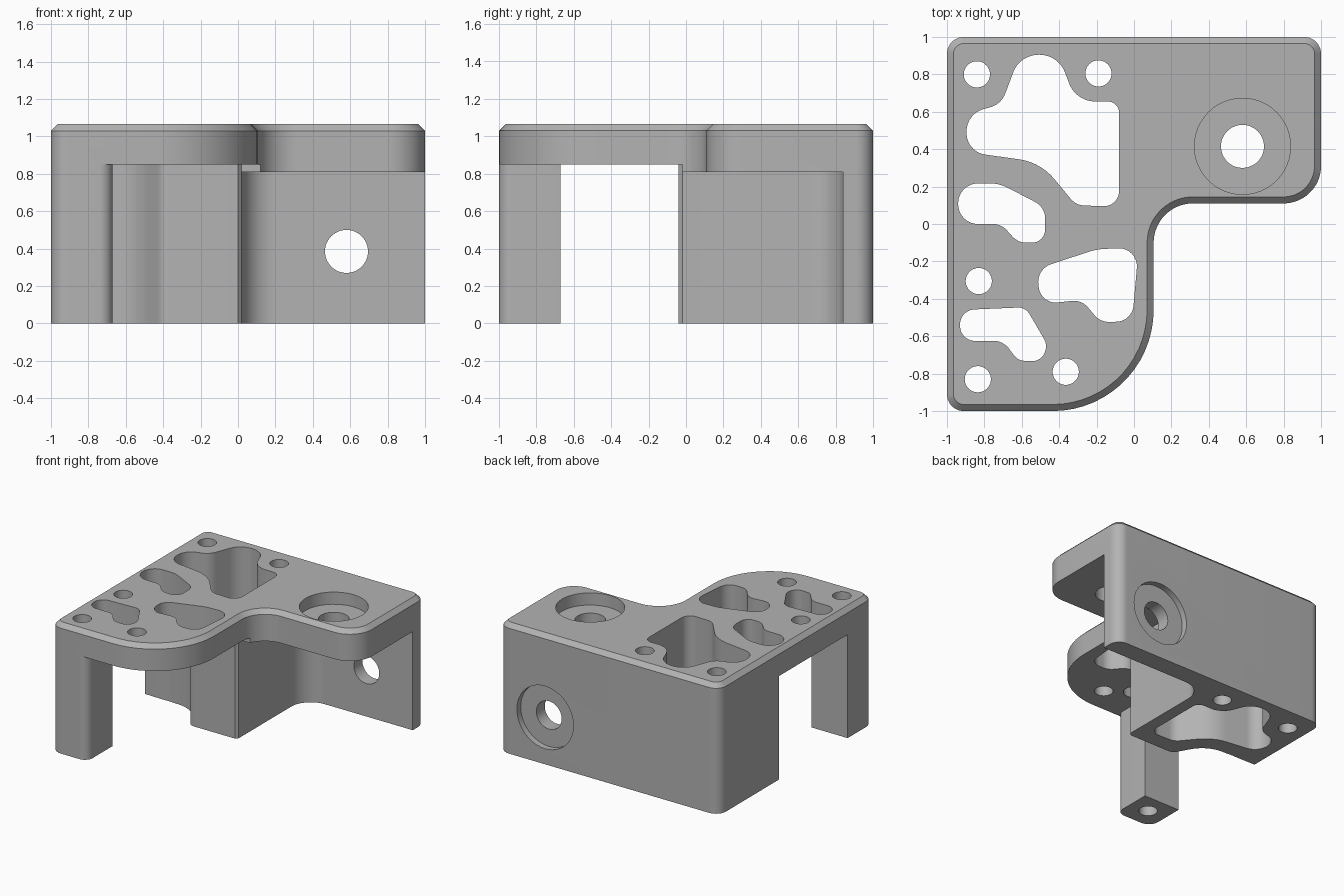
import bpy, bmesh, math
from mathutils import Vector, Matrix

cube = bpy.data.objects.get("Cube")
if cube:
    bpy.data.objects.remove(cube, do_unlink=True)

HEIGHT = 1.065

grey = bpy.data.materials.new("plain grey")
grey.use_nodes = True
GREY = (0.45, 0.45, 0.45, 1)
grey.diffuse_color = GREY
grey.node_tree.nodes["Principled BSDF"].inputs["Base Color"].default_value = GREY


def rounded(corners, step=math.radians(6)):
    """Closed outline from corners (x, y, optional radius), always counter-clockwise."""
    c = [(Vector(p[:2]), p[2] if len(p) > 2 else 0) for p in corners]
    pts, n = [], len(c)
    for i, (p, r) in enumerate(c):
        (a, ra), (b, rb) = c[i - 1], c[(i + 1) % n]
        if not r:
            pts.append(p)
            continue
        u, v = (a - p).normalized(), (b - p).normalized()
        turn = math.pi - u.angle(v)
        room = min((a - p).length * (.49 if ra else .99),
                   (b - p).length * (.49 if rb else .99))
        t = min(r * math.tan(turn / 2), room)
        r = t / math.tan(turn / 2)
        centre = p + (u + v).normalized() * math.hypot(r, t)
        start, end = p + u * t - centre, p + v * t - centre
        k = max(2, round(turn / step))
        for j in range(k + 1):
            f = j / k
            pts.append(centre + (start * math.sin((1 - f) * turn)
                                 + end * math.sin(f * turn)) / math.sin(turn))
    area = sum(pts[i - 1].cross(pts[i]) for i in range(len(pts)))
    return pts if area > 0 else pts[::-1]


def circle(x, y, r, n=48):
    return [Vector((x + r * math.cos(k * math.tau / n), y + r * math.sin(k * math.tau / n)))
            for k in range(n)]


def inset(pts, d):
    """Move a counter-clockwise outline inwards by d."""
    out = []
    for i, p in enumerate(pts):
        a = (p - pts[i - 1]).normalized()
        b = (pts[(i + 1) % len(pts)] - p).normalized()
        m = Vector((-a.y - b.y, a.x + b.x)).normalized()
        out.append(p + m * d / m.dot(Vector((-a.y, a.x))))
    return out


def solid(name, layers, matrix=Matrix()):
    """Stack matching outlines [(points, z), ...] into a closed solid."""
    bm = bmesh.new()
    rings = [[bm.verts.new((p.x, p.y, z)) for p in pts] for pts, z in layers]
    bm.faces.new(rings[0][::-1])
    bm.faces.new(rings[-1])
    for low, high in zip(rings, rings[1:]):
        for i in range(len(low)):
            bm.faces.new((low[i - 1], low[i], high[i], high[i - 1]))
    bm.transform(matrix)
    mesh = bpy.data.meshes.new(name)
    bm.to_mesh(mesh)
    bm.free()
    mesh.materials.append(grey)
    obj = bpy.data.objects.new(name, mesh)
    bpy.context.collection.objects.link(obj)
    return obj


# Full-height body with a chamfered top rim
outline = rounded([(-1, 1, .09), (-1, -1, .09), (.105, -1, .54), (.105, .11, .21),
                   (1, .11, .2), (1, 1, .09)])
body = solid("bracket_body", [(outline, 0), (outline, 1.03), (inset(outline, .035), HEIGHT)])


def cut(pts, low=-.1, high=1.2, matrix=Matrix()):
    cutter = solid("cutter", [(pts, low), (pts, high)], matrix)
    cutter.hide_render = True
    mod = body.modifiers.new("cut", 'BOOLEAN')
    mod.operation, mod.solver, mod.object = 'DIFFERENCE', 'EXACT', cutter
    bpy.context.view_layer.objects.active = body
    bpy.ops.object.modifier_apply(modifier=mod.name)
    bpy.data.objects.remove(cutter, do_unlink=True)


# Open space under the plate, leaving the corner leg and the block
cut(rounded([(-1.2, .225), (-.55, .21, .25), (-.41, -.04, .07), (0, -.04), (.02, -.02),
             (1.2, -.02), (1.2, -1.2), (-.741, -1.2), (-.741, -1), (-.67, -1, .07),
             (-.67, -.67), (-1.2, -.67)]), high=.85)
# Open space in front of the back wall
cut(rounded([(.02, -.1), (1.2, -.1), (1.2, .84), (.02, .84, .18)]), high=.81)

# Lightening pockets
pockets = [
    [(-.08, .655, .06), (-.31, .655, .15), (-.405, .905, .15), (-.61, .905, .15),
     (-.71, .64, .12), (-.895, .59, .13), (-.895, .385, .13), (-.5, .33, .3),
     (-.31, .1, .1), (-.08, .093, .08)],
    [(-.94, .217, .107), (-.94, 0, .107), (-.71, 0, .1), (-.62, -.1, .1),
     (-.475, -.1, .1), (-.475, .09, .1), (-.72, .217, .2)],
    [(-.93, -.46, .08), (-.58, -.445, .07), (-.46, -.65, .08), (-.5, -.735, .07),
     (-.62, -.73, .07), (-.7, -.625, .1), (-.93, -.625, .08)],
    [(-.52, -.24, .1), (-.2, -.135, .3), (.025, -.125, .1), (-.01, -.52, .1),
     (-.18, -.525, .1), (-.28, -.405, .1), (-.5, -.43, .1)],
]
for pocket in pockets:
    cut(rounded(pocket))

# Screw holes
for x, y in [(-.84, .8), (-.19, .805), (-.83, -.305), (-.835, -.83), (-.365, -.79)]:
    cut(circle(x, y, .07))

# Counterbored holes, one through the plate and one through the back wall
cut(circle(.58, .415, .115), low=.5)
cut(circle(.58, .415, .257), low=HEIGHT - .1)
to_back = Matrix.Rotation(math.radians(-90), 4, 'X')
cut(circle(.58, -.385, .115), low=.7, matrix=to_back)
cut(circle(.58, -.385, .257), low=.95, matrix=to_back)

# Smooth curved walls, crisp edges
bpy.ops.object.select_all(action='DESELECT')
body.select_set(True)
bpy.context.view_layer.objects.active = body
bpy.ops.object.shade_smooth_by_angle(angle=math.radians(25))
